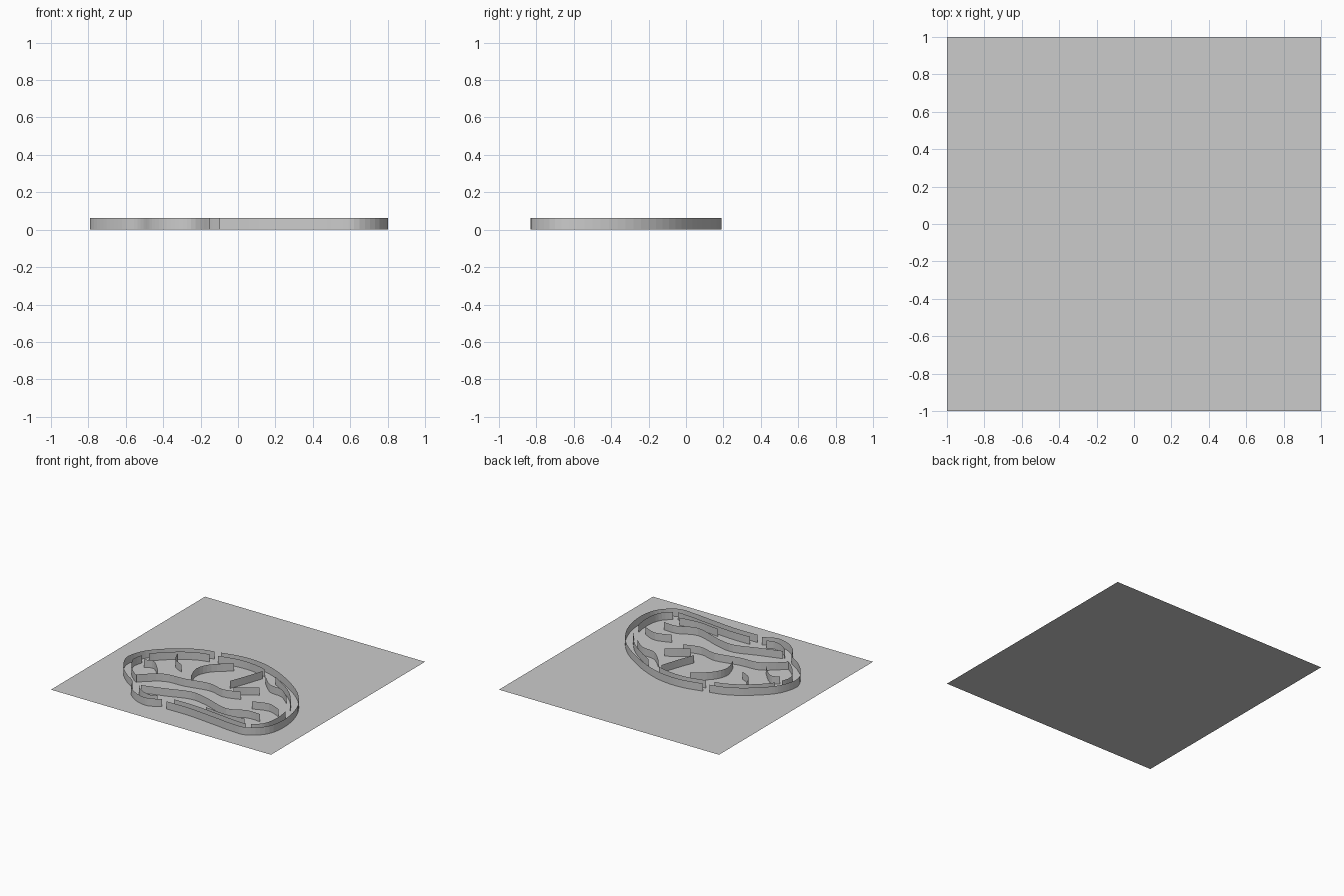
import bpy, bmesh
from mathutils import Vector

if "Cube" in bpy.data.objects:
    bpy.data.objects.remove(bpy.data.objects["Cube"])

H = 0.063  # wall height


def smooth_path(pts, steps=5, closed=False):
    """Catmull-Rom curve through 2D points."""
    p = [Vector(q) for q in pts]
    n = len(p)
    get = (lambda i: p[i % n]) if closed else (lambda i: p[max(0, min(n - 1, i))])
    out = []
    for i in range(n if closed else n - 1):
        a, b, c, d = get(i - 1), get(i), get(i + 1), get(i + 2)
        for s in range(steps):
            t = s / steps
            out.append(0.5 * (2 * b + (c - a) * t + (2 * a - 5 * b + 4 * c - d) * t * t
                              + (3 * b - a - 3 * c + d) * t ** 3))
    if not closed:
        out.append(p[-1])
    return out


def wall(name, path):
    """Thin upright ribbon standing on the sheet."""
    bm = bmesh.new()
    lo = [bm.verts.new((v.x, v.y, 0)) for v in path]
    hi = [bm.verts.new((v.x, v.y, H)) for v in path]
    for i in range(len(path) - 1):
        bm.faces.new((lo[i], lo[i + 1], hi[i + 1], hi[i]))
    me = bpy.data.meshes.new(name)
    bm.to_mesh(me)
    bm.free()
    ob = bpy.data.objects.new(name, me)
    bpy.context.collection.objects.link(ob)
    return ob


# base sheet
bpy.ops.mesh.primitive_plane_add(size=2)
bpy.context.object.name = "base_sheet"

# outer rim, in two runs with narrow gaps between them
upper = [(-0.15, -0.77), (-0.25, -0.82), (-0.36, -0.80), (-0.46, -0.73), (-0.52, -0.63),
         (-0.62, -0.56), (-0.72, -0.46), (-0.79, -0.32), (-0.76, -0.18), (-0.69, -0.08),
         (-0.55, 0.04), (-0.42, 0.11), (-0.31, 0.14)]
lower = [(-0.26, 0.15), (-0.1, 0.185), (0.05, 0.185), (0.2, 0.15), (0.39, 0.06),
         (0.6, -0.09), (0.74, -0.28), (0.80, -0.5), (0.775, -0.7), (0.65, -0.82),
         (0.5, -0.825), (0.36, -0.81), (0.11, -0.785), (-0.1, -0.785)]
upper_path, lower_path = smooth_path(upper), smooth_path(lower)
wall("rim_left", upper_path)
wall("rim_right", lower_path)


def inset(path, d):
    """Offset a path towards the inside (right-hand side of travel)."""
    out = []
    for i, v in enumerate(path):
        t = (path[min(i + 1, len(path) - 1)] - path[max(i - 1, 0)]).normalized()
        out.append(v + Vector((t.y, -t.x)) * d)
    return out


# inner rim pieces following the outer rim, broken where folds meet it
for name, path, a, b in (("inner_rim_left_low", upper_path, 2, 18),
                         ("inner_rim_left_mid", upper_path, 23, 40),
                         ("inner_rim_left_top", upper_path, 42, 60),
                         ("inner_rim_top", lower_path, 0, 16),
                         ("inner_rim_right_top", lower_path, 19, 31),
                         ("inner_rim_right", lower_path, 33, 45),
                         ("inner_rim_front", lower_path, 46, 65)):
    wall(name, inset(path, 0.06)[a:b])

# inner folds
folds = {
    "middle_fold": [(-0.56, -0.53), (-0.40, -0.40), (-0.22, -0.38), (-0.02, -0.34), (0.12, -0.37),
                    (0.26, -0.33)],
    "short_fold": [(0.17, -0.30), (0.25, -0.24), (0.33, -0.19)],
    "upper_fold": [(-0.21, -0.31), (-0.25, -0.18), (-0.2, -0.06), (-0.07, 0.05)],
    "back_fold": [(0.08, -0.22), (0.13, -0.09), (0.18, 0.06)],
    "right_fold": [(0.25, 0.0), (0.36, -0.10), (0.48, -0.12), (0.58, -0.2)],
    "lower_fold": [(-0.42, -0.66), (-0.23, -0.60), (-0.05, -0.54), (0.10, -0.56), (0.33, -0.63),
                   (0.48, -0.57), (0.6, -0.57)],
    "right_inner_fold": [(0.42, -0.42), (0.55, -0.38), (0.66, -0.42)],
    "left_fold": [(-0.66, -0.28), (-0.58, -0.26), (-0.46, -0.38)],
    "left_upper_fold": [(-0.52, -0.04), (-0.47, -0.14), (-0.38, -0.19)],
    "front_fold": [(0.2, -0.70), (0.38, -0.72), (0.55, -0.70)],
}
for name, pts in folds.items():
    wall(name, smooth_path(pts, 4))
